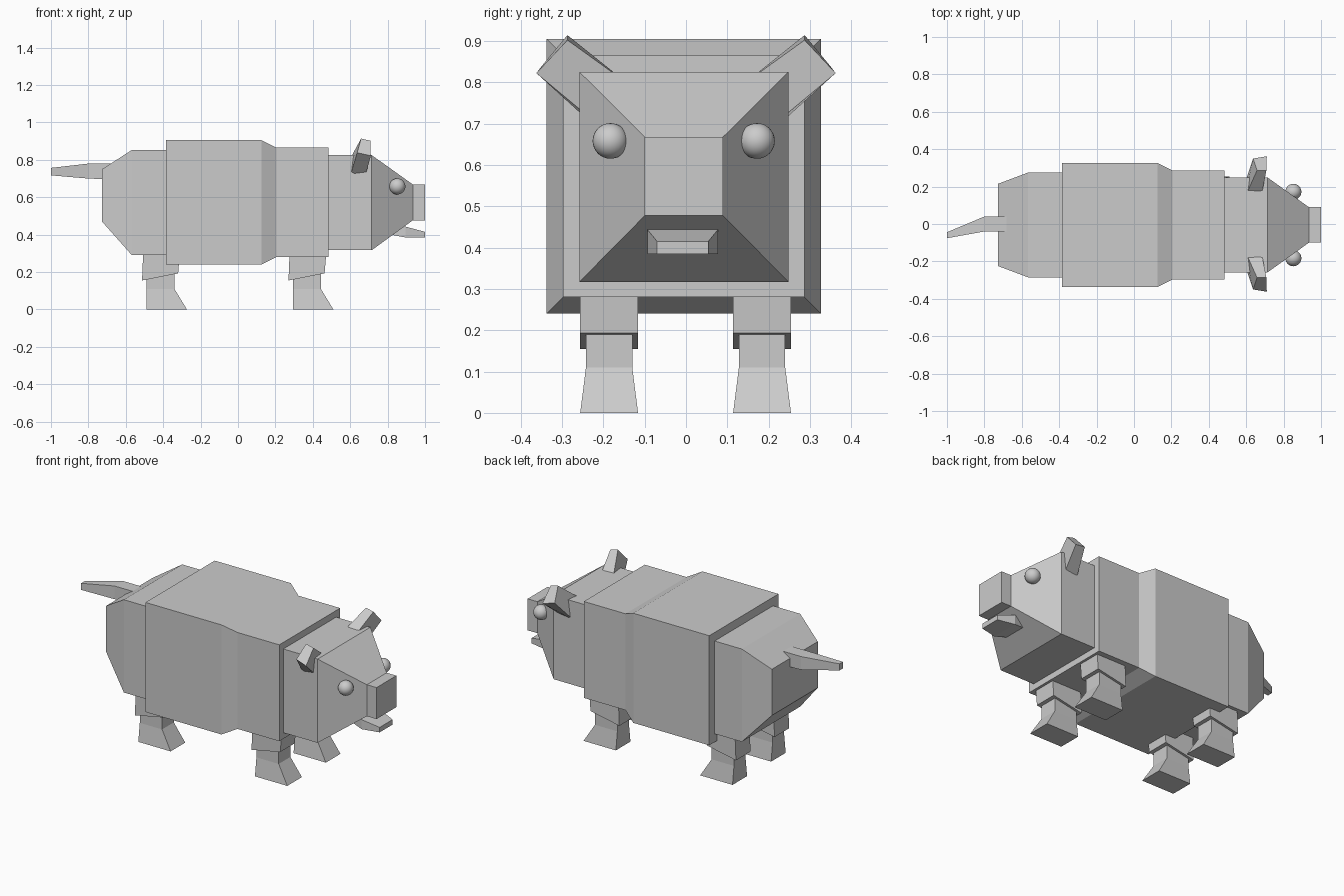
import bpy, bmesh
from mathutils import Vector

if "Cube" in bpy.data.objects:
    bpy.data.objects.remove(bpy.data.objects["Cube"])


def loft(name, rings):
    """Closed solid through a list of four-point rings."""
    bm = bmesh.new()
    loops = [[bm.verts.new(p) for p in ring] for ring in rings]
    for a, b in zip(loops, loops[1:]):
        for i in range(4):
            j = (i + 1) % 4
            bm.faces.new((a[i], a[j], b[j], b[i]))
    bm.faces.new(loops[0])
    bm.faces.new(loops[-1])
    bmesh.ops.recalc_face_normals(bm, faces=bm.faces)
    me = bpy.data.meshes.new(name)
    bm.to_mesh(me)
    bm.free()
    ob = bpy.data.objects.new(name, me)
    bpy.context.collection.objects.link(ob)
    return ob


def across_x(x, y, half, z0, z1):
    """Rectangle at position x, centred on y."""
    return [(x, y - half, z0), (x, y + half, z0), (x, y + half, z1), (x, y - half, z1)]


def across_z(x0, x1, half, z0, z1, y):
    """Rectangle running from (x0, z0) to (x1, z1), centred on y."""
    return [(x0, y - half, z0), (x1, y - half, z1), (x1, y + half, z1), (x0, y + half, z0)]


C = -0.005  # body centre line

# Body, head, tongue and tail
loft("rump", [across_x(-0.727, C, 0.22, 0.47, 0.75),
              across_x(-0.567, C, 0.28, 0.29, 0.853),
              across_x(-0.385, C, 0.28, 0.29, 0.853)])
loft("body", [across_x(-0.385, C, 0.332, 0.24, 0.905),
              across_x(0.125, C, 0.332, 0.24, 0.905),
              across_x(0.205, C, 0.292, 0.28, 0.865),
              across_x(0.485, C, 0.292, 0.28, 0.865)])
loft("head", [across_x(0.485, C, 0.253, 0.317, 0.825),
              across_x(0.715, C, 0.253, 0.317, 0.825),
              across_x(0.935, C, 0.095, 0.477, 0.668),
              across_x(1.0, C, 0.095, 0.477, 0.668)])
loft("tongue", [across_x(0.79, -0.008, 0.06, 0.405, 0.46),
                across_x(0.895, -0.008, 0.085, 0.385, 0.443),
                across_x(1.0, -0.008, 0.062, 0.385, 0.415)])
loft("tail", [across_x(-0.66, 0, 0.04, 0.695, 0.78),
              across_x(-0.80, 0, 0.04, 0.70, 0.78),
              across_x(-1.0, -0.06, 0.016, 0.717, 0.757)])

# Legs: tilted upper block over a flared foot
for end, dx in (("front", 0.0), ("back", -0.783)):
    for side, y in (("left", 0.184), ("right", -0.186)):
        loft(f"{end}_{side}_upper_leg",
             [across_z(0.27 + dx, 0.463 + dx, 0.07, 0.155, 0.193, y),
              across_z(0.277 + dx, 0.475 + dx, 0.07, 0.33, 0.34, y)])
        loft(f"{end}_{side}_foot",
             [across_z(0.293 + dx, 0.51 + dx, 0.07, 0, 0, y),
              across_z(0.293 + dx, 0.443 + dx, 0.056, 0.11, 0.11, y),
              across_z(0.293 + dx, 0.443 + dx, 0.056, 0.25, 0.25, y)])

# Ears: slanted, tapering slabs
base = [Vector(p) for p in ((0.607, 0.26, 0.737), (0.687, 0.26, 0.737),
                            (0.687, 0.18, 0.825), (0.61, 0.18, 0.825))]
tip = [Vector(p) for p in ((0.637, 0.35, 0.838), (0.71, 0.362, 0.822),
                           (0.708, 0.287, 0.902), (0.658, 0.287, 0.914))]
root = [b + (b - t) * 0.4 for b, t in zip(base, tip)]
for side, s in (("left", 1), ("right", -1)):
    loft(f"{side}_ear", [[(p.x, s * p.y, p.z) for p in ring] for ring in (root, tip)])

# Eyes
for side, y in (("left", 0.172), ("right", -0.183)):
    bpy.ops.mesh.primitive_uv_sphere_add(segments=24, ring_count=16, radius=0.043,
                                         location=(0.852, y, 0.658))
    bpy.context.object.name = f"{side}_eye"
    bpy.ops.object.shade_smooth()
